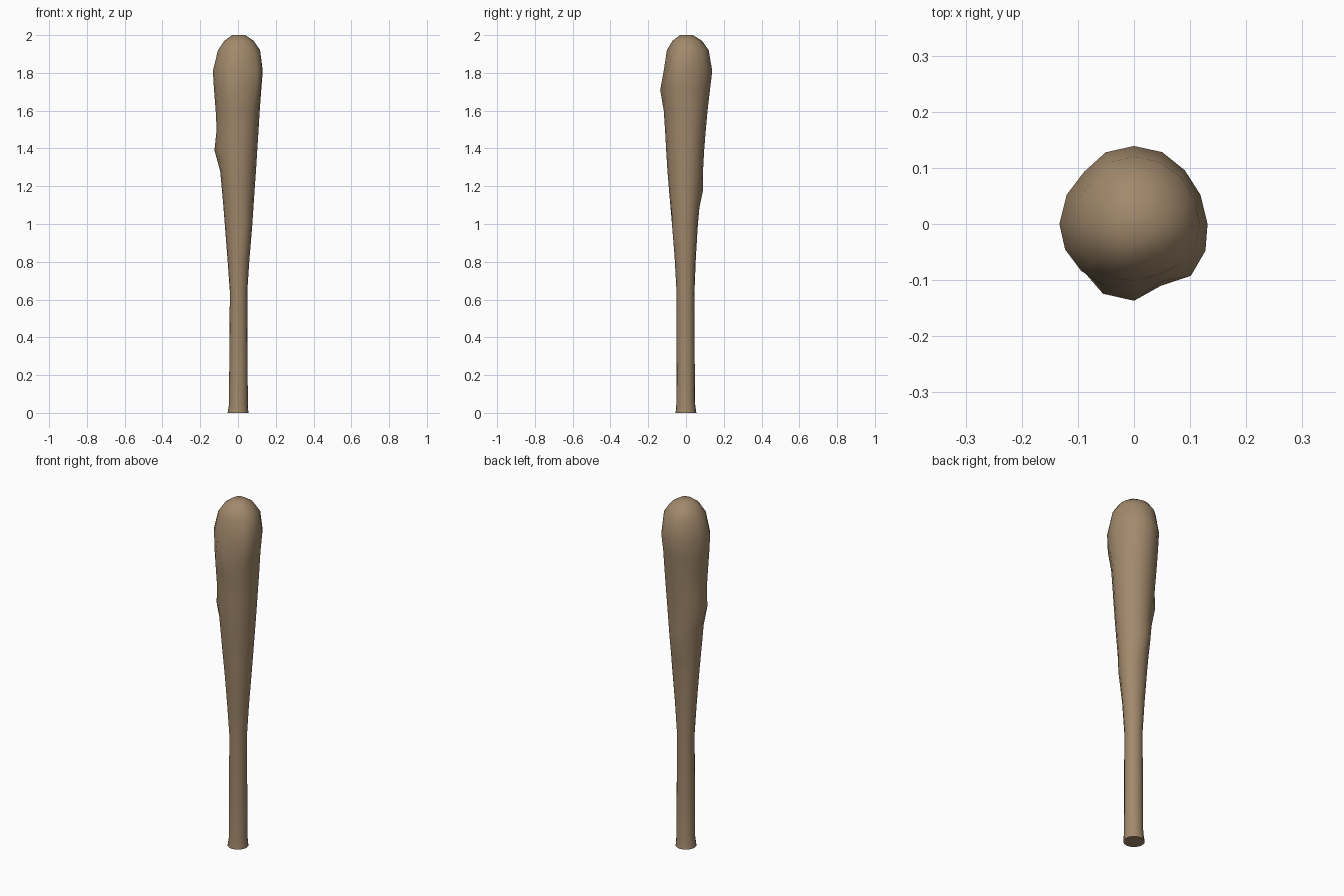
import bpy, bmesh, math

SIDES = 16

# Club outline: height, left, right, front, back extents
PROFILE = [
    (0.00, -0.055, 0.055, -0.055, 0.055),
    (0.05, -0.047, 0.052, -0.051, 0.048),
    (0.30, -0.046, 0.051, -0.050, 0.046),
    (0.64, -0.043, 0.049, -0.050, 0.045),
    (0.82, -0.056, 0.061, -0.060, 0.052),
    (1.00, -0.070, 0.076, -0.073, 0.063),
    (1.09, -0.077, 0.082, -0.082, 0.071),
    (1.18, -0.085, 0.088, -0.090, 0.079),
    (1.28, -0.093, 0.095, -0.098, 0.088),
    (1.39, -0.102, 0.102, -0.105, 0.096),
    (1.50, -0.110, 0.109, -0.111, 0.105),
    (1.60, -0.118, 0.115, -0.116, 0.114),
    (1.71, -0.127, 0.123, -0.117, 0.127),
    (1.81, -0.133, 0.131, -0.118, 0.139),
    (1.92, -0.106, 0.117, -0.103, 0.120),
    (1.97, -0.072, 0.083, -0.072, 0.085),
    (2.00, -0.030, 0.038, -0.032, 0.036),
]

# Knots and dents: angle (degrees), height, strength, angular width, height width
KNOTS = [
    (180, 1.40, 0.023, 28, 0.07),
    (260, 1.71, 0.026, 20, 0.07),
    (90, 1.20, 0.013, 28, 0.06),
    (320, 1.76, 0.020, 20, 0.09),
    (290, 1.84, -0.010, 18, 0.10),
    (300, 1.00, 0.008, 22, 0.06),
    (35, 1.75, -0.006, 20, 0.10),
    (140, 1.80, -0.008, 18, 0.12),
]


def knot_offset(deg, z):
    total = 0
    for a, kz, amp, wa, wz in KNOTS:
        da = (deg - a + 180) % 360 - 180
        total += amp * math.exp(-(da / wa) ** 2 - ((z - kz) / wz) ** 2)
    return total


# Rings of the club joined by side faces
bm = bmesh.new()
rings = []
for z, left, right, front, back in PROFILE:
    ring = []
    for i in range(SIDES):
        a = math.tau * i / SIDES
        c, s = math.cos(a), math.sin(a)
        k = knot_offset(math.degrees(a), z)
        x = c * ((right if c > 0 else -left) + k)
        y = s * ((back if s > 0 else -front) + k)
        ring.append(bm.verts.new((x, y, z)))
    rings.append(ring)
for low, high in zip(rings, rings[1:]):
    for i in range(SIDES):
        j = (i + 1) % SIDES
        bm.faces.new((low[i], low[j], high[j], high[i]))

# End caps
bm.faces.new(rings[0][::-1])
bm.faces.new(rings[-1])

mesh = bpy.data.meshes.new("club")
bm.to_mesh(mesh)
bm.free()
club = bpy.data.objects.new("club", mesh)
bpy.context.collection.objects.link(club)

# Wood colour and smooth shading
wood = bpy.data.materials.new("wood")
wood.diffuse_color = (0.36, 0.25, 0.15, 1)
mesh.materials.append(wood)
bpy.context.view_layer.objects.active = club
club.select_set(True)
bpy.ops.object.shade_smooth_by_angle(angle=math.radians(50))
